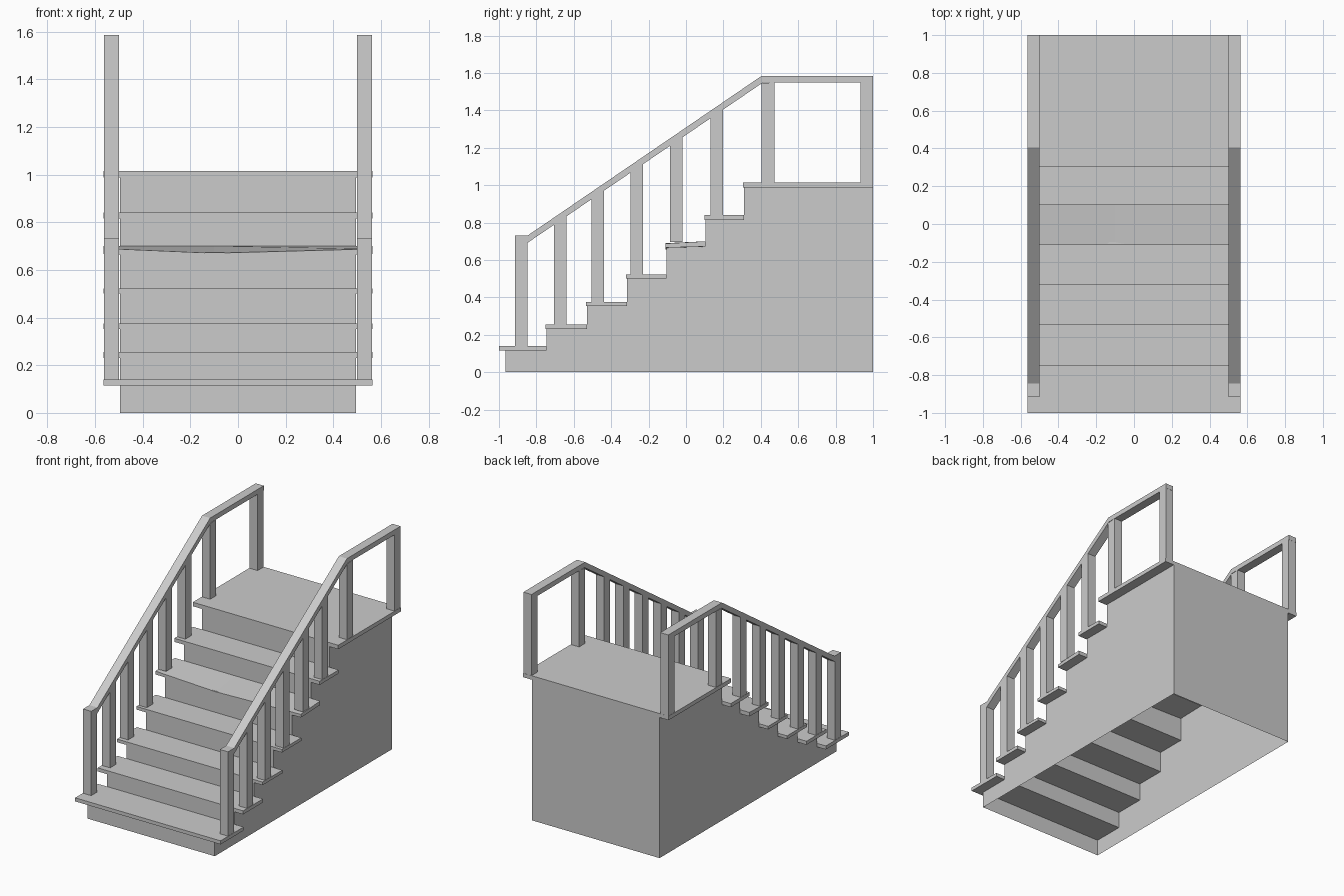
import bpy, bmesh

if "Cube" in bpy.data.objects:
    bpy.data.objects.remove(bpy.data.objects["Cube"])

W, B = 0.565, 0.495          # tread half width, body half width
# front y, underside z, top z of each tread; the last is the landing
STEPS = [(-1.0, .115, .14), (-.75, .23, .255), (-.535, .353, .375), (-.32, .50, .522),
         (-.11, .672, .70), (.10, .815, .84), (.305, .987, 1.015)]
ENDS = [s[0] + .005 for s in STEPS[1:]] + [1.0]


def finish(name, bm):
    bmesh.ops.recalc_face_normals(bm, faces=bm.faces)
    me = bpy.data.meshes.new(name)
    bm.to_mesh(me)
    bm.free()
    ob = bpy.data.objects.new(name, me)
    bpy.context.collection.objects.link(ob)
    return ob


def loft(name, sections):
    """Solid through a list of (x, [(y, z), ...]) cross-sections."""
    bm = bmesh.new()
    rings = [[bm.verts.new((x, y, z)) for y, z in pts] for x, pts in sections]
    for a, b in zip(rings, rings[1:]):
        for i in range(len(a)):
            j = (i + 1) % len(a)
            bm.faces.new((a[i], a[j], b[j], b[i]))
    bm.faces.new(rings[0])
    bm.faces.new(rings[-1])
    return finish(name, bm)


# Treads and landing; the fifth has a worn, sagging front edge
for i, ((y, lo, hi), end) in enumerate(zip(STEPS, ENDS)):
    sag = [(-W, .01), (-.1, .03), (W, .012)] if i == 4 else [(-W, 0), (W, 0)]
    loft("landing" if i == 6 else f"tread_{i + 1}",
         [(x, [(y, lo - d * .5), (end, lo), (end, hi), (y, hi - d)]) for x, d in sag])

# Hollow stair body: risers, back and stepped side walls, open underneath
prof = [(-.965, 0)]
for i, (y, lo, hi) in enumerate(STEPS):
    ry = -.965 if i == 0 else y + .005
    if i:
        prof.append((ry, STEPS[i - 1][1]))
    prof.append((ry, lo))
prof += [(1, STEPS[-1][1]), (1, 0)]
bm = bmesh.new()
left, right = [[bm.verts.new((x, y, z)) for y, z in prof] for x in (-B, B)]
for i in range(len(prof) - 1):
    bm.faces.new((left[i], left[i + 1], right[i + 1], right[i]))
bm.faces.new(left)
bm.faces.new(right)
finish("stair_body", bm)


def rail_under(y):
    return min(1.55, .69 + (y + .85) * .681)


# Posts: (start y, tread index), with tops cut to the rail slope
POSTS = [(-.915, 0), (-.705, 1), (-.505, 2), (-.297, 3), (-.085, 4), (.13, 5), (.405, 6), (.932, 6)]
RAIL = [(-.915, .685), (-.85, .69), (.413, 1.55), (1, 1.55),
        (1, 1.585), (.405, 1.585), (-.845, .732), (-.915, .732)]
for side, s in (("left", -1), ("right", 1)):
    x0, x1 = s * .50, s * .563
    for i, (y, t) in enumerate(POSTS):
        z, e = STEPS[t][2] - .005, y + .067
        pts = [(y, z), (e, z), (e, rail_under(e)), (y, max(rail_under(y), .685 if i == 0 else 0))]
        loft(f"{side}_post_{i + 1}", [(x0, pts), (x1, pts)])
    loft(f"{side}_handrail", [(x0, RAIL), (x1, RAIL)])
